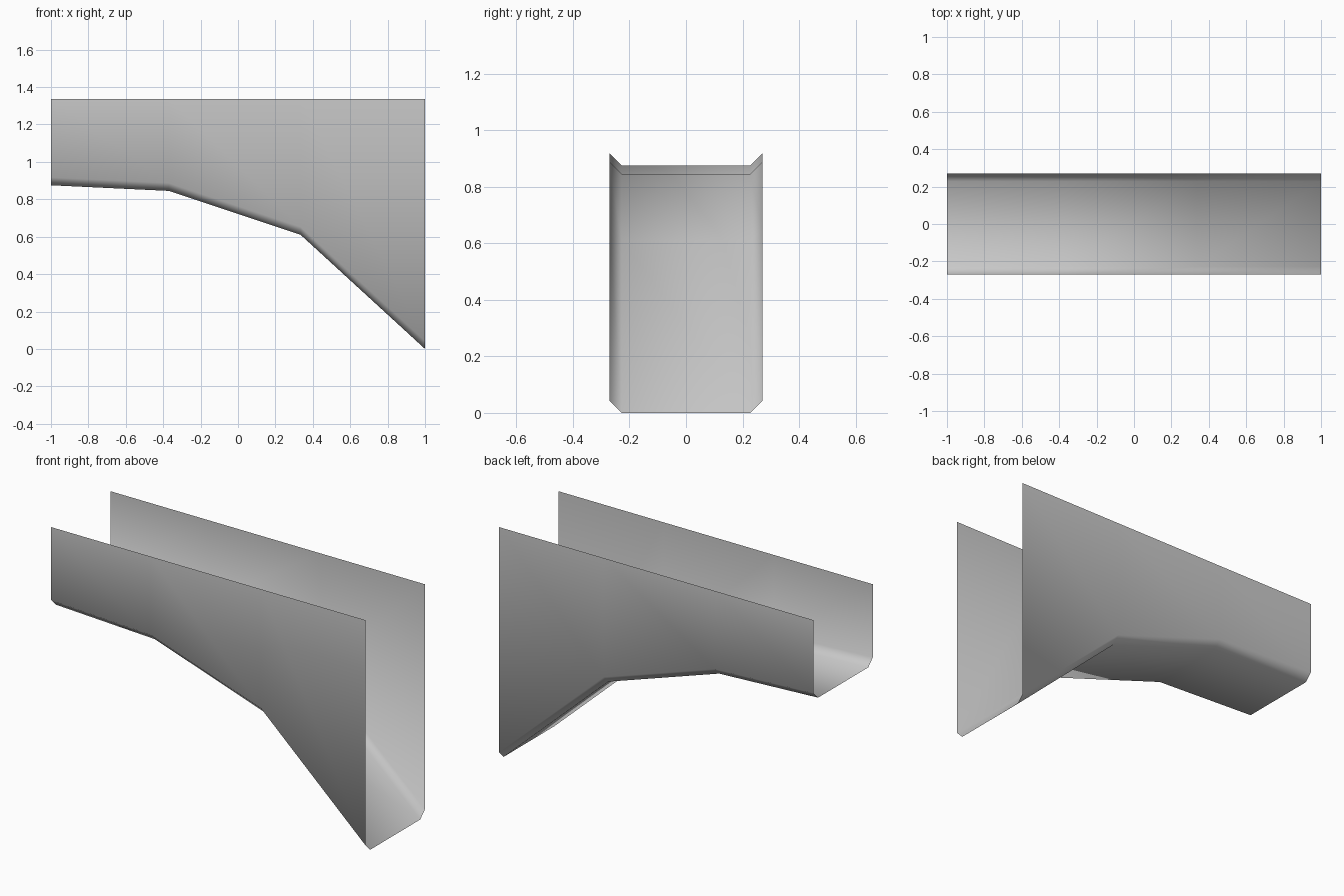
import bpy
import bmesh

cube = bpy.data.objects.get("Cube")
if cube:
    bpy.data.objects.remove(cube, do_unlink=True)

# Plain grey sheet material
grey = bpy.data.materials.new("plain grey")
grey.use_nodes = True
colour = (0.6, 0.6, 0.6, 1)
grey.diffuse_color = colour
grey.node_tree.nodes["Principled BSDF"].inputs["Base Color"].default_value = colour

TOP = 1.337       # level rim of both walls
HALF = 0.27       # half width of the channel
BEVEL = 0.042     # chamfer between wall and floor

# Floor line of the chute: (x, z)
floor_line = [(-1, 0.875), (-0.37, 0.845), (0.335, 0.61), (1, 0)]


def section(bm, x, z):
    """Open U-shaped cross-section with chamfered lower corners."""
    half = [(HALF, TOP), (HALF, z + BEVEL), (HALF - BEVEL, z)]
    outline = [(-y, h) for y, h in half] + half[::-1]
    return [bm.verts.new((x, y, h)) for y, h in outline]


# Open chute: sections bridged by quads
bm = bmesh.new()
rows = [section(bm, x, z) for x, z in floor_line]
for a, b in zip(rows, rows[1:]):
    for i in range(len(a) - 1):
        bm.faces.new((a[i], a[i + 1], b[i + 1], b[i]))
bm.normal_update()
# Point the outer side of the sheet outward
if any(f.normal.z > 0.5 for f in bm.faces):
    bmesh.ops.reverse_faces(bm, faces=bm.faces[:])
for f in bm.faces:
    f.smooth = True

mesh = bpy.data.meshes.new("chute_channel")
bm.to_mesh(mesh)
bm.free()
mesh.materials.append(grey)
chute = bpy.data.objects.new("chute_channel", mesh)
bpy.context.collection.objects.link(chute)
